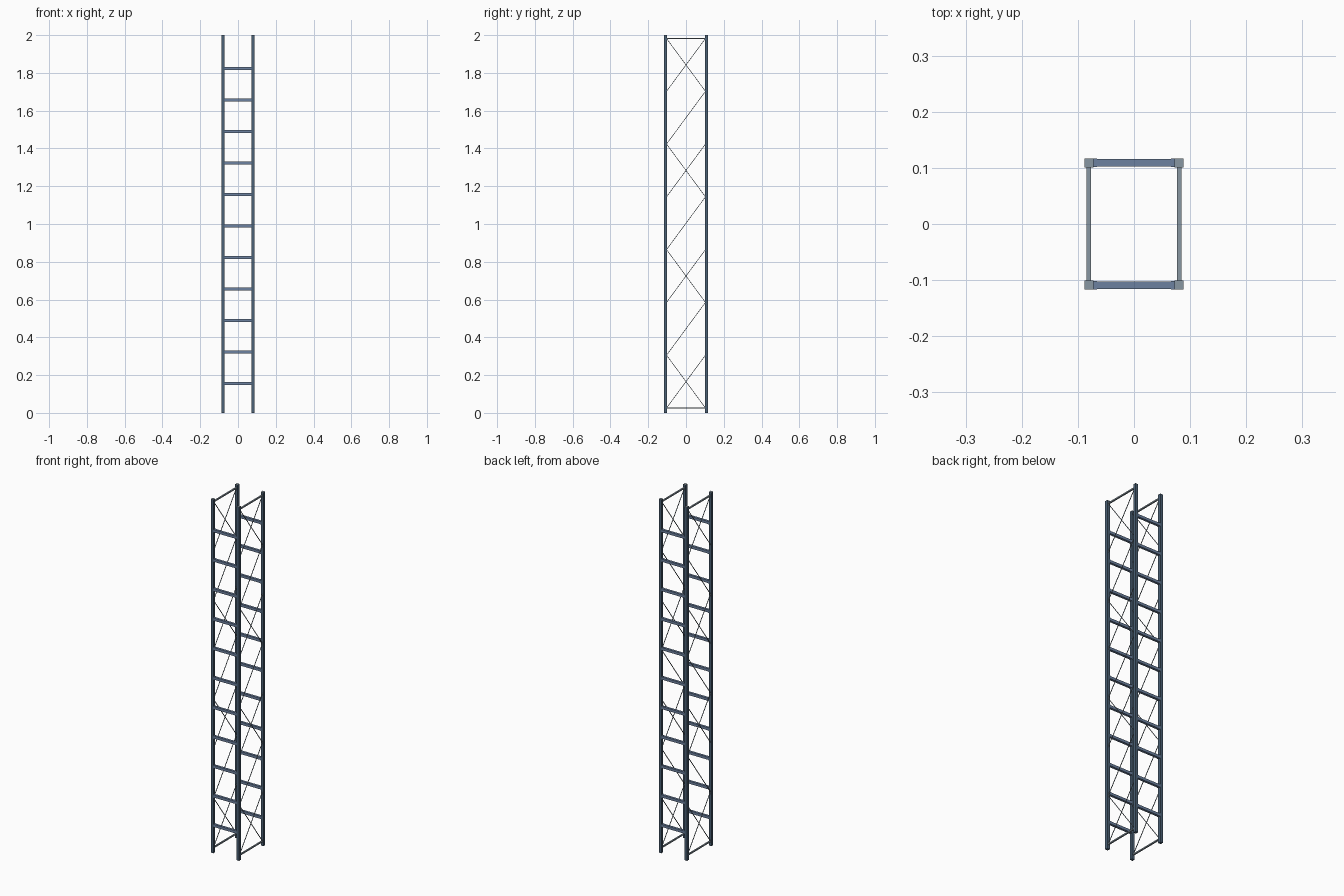
import bpy, bmesh
from mathutils import Matrix, Vector

if "Cube" in bpy.data.objects:
    bpy.data.objects.remove(bpy.data.objects["Cube"])

PX, PY, S = 0.0805, 0.109, 0.016      # post centre lines and post size
RUNGS = [k / 6 - 0.0105 for k in range(1, 12)]
Z0, Z1, PANELS = 0.026, 1.982, 7      # bracing range


def material(name, color):
    m = bpy.data.materials.new(name)
    m.diffuse_color = (*color, 1)
    m.use_nodes = True
    m.node_tree.nodes["Principled BSDF"].inputs["Base Color"].default_value = m.diffuse_color
    return m


steel = material("dark_blue_steel", (0.07, 0.12, 0.18))
blue = material("blue_steel", (0.15, 0.22, 0.35))
grey = material("grey_steel", (0.25, 0.31, 0.36))


def box(bm, center, size):
    bmesh.ops.create_cube(bm, size=1, matrix=Matrix.Translation(center) @ Matrix.Diagonal((*size, 1)))


def bar(bm, a, b, t):
    a, b = Vector(a), Vector(b)
    d = b - a
    rot = d.to_track_quat('Z', 'Y').to_matrix().to_4x4()
    bmesh.ops.create_cube(bm, size=1, matrix=Matrix.Translation((a + b) / 2) @ rot
                          @ Matrix.Diagonal((t, t, d.length, 1)))


def finish(bm, name, mat):
    me = bpy.data.meshes.new(name)
    bm.to_mesh(me)
    bm.free()
    me.materials.append(mat)
    ob = bpy.data.objects.new(name, me)
    bpy.context.collection.objects.link(ob)


# Four corner posts with thin grey caps
for xn, sx in (("left", -1), ("right", 1)):
    for yn, sy in (("front", -1), ("back", 1)):
        post, cap = bmesh.new(), bmesh.new()
        box(post, (sx * PX, sy * PY, 0.999), (S, S, 1.998))
        box(cap, (sx * PX, sy * PY, 1.999), (S, S, 0.002))
        finish(post, f"{yn}_{xn}_post", steel)
        finish(cap, f"{yn}_{xn}_post_cap", grey)

# Cross beams with small end connectors
for yn, sy in (("front", -1), ("back", 1)):
    beams, ends = bmesh.new(), bmesh.new()
    for z in RUNGS:
        box(beams, (0, sy * PY, z), (2 * PX - S, 0.0135, 0.015))
        for sx in (-1, 1):
            box(ends, (sx * (PX - 0.0115), sy * PY, z), (0.007, 0.0155, 0.0165))
    finish(beams, f"{yn}_beams", blue)
    finish(ends, f"{yn}_beam_connectors", blue)

# Side frames: end struts, a rising diagonal per panel, crossed in every other one
h = (Z1 - Z0) / PANELS
y = PY - S / 2 + 0.002
for xn, sx in (("left", -1), ("right", 1)):
    x = sx * (PX + 0.0005)
    struts, braces = bmesh.new(), bmesh.new()
    for z in (Z0, Z1):
        box(struts, (x, 0, z), (0.008, 2 * y, 0.007))
    for i in range(PANELS):
        a, b = Z0 + i * h, Z0 + (i + 1) * h
        bar(braces, (x, -y, a), (x, y, b), 0.003)
        if i % 2 == 0:
            bar(braces, (x, y, a), (x, -y, b), 0.003)
    finish(struts, f"{xn}_end_struts", grey)
    finish(braces, f"{xn}_diagonal_braces", grey)
